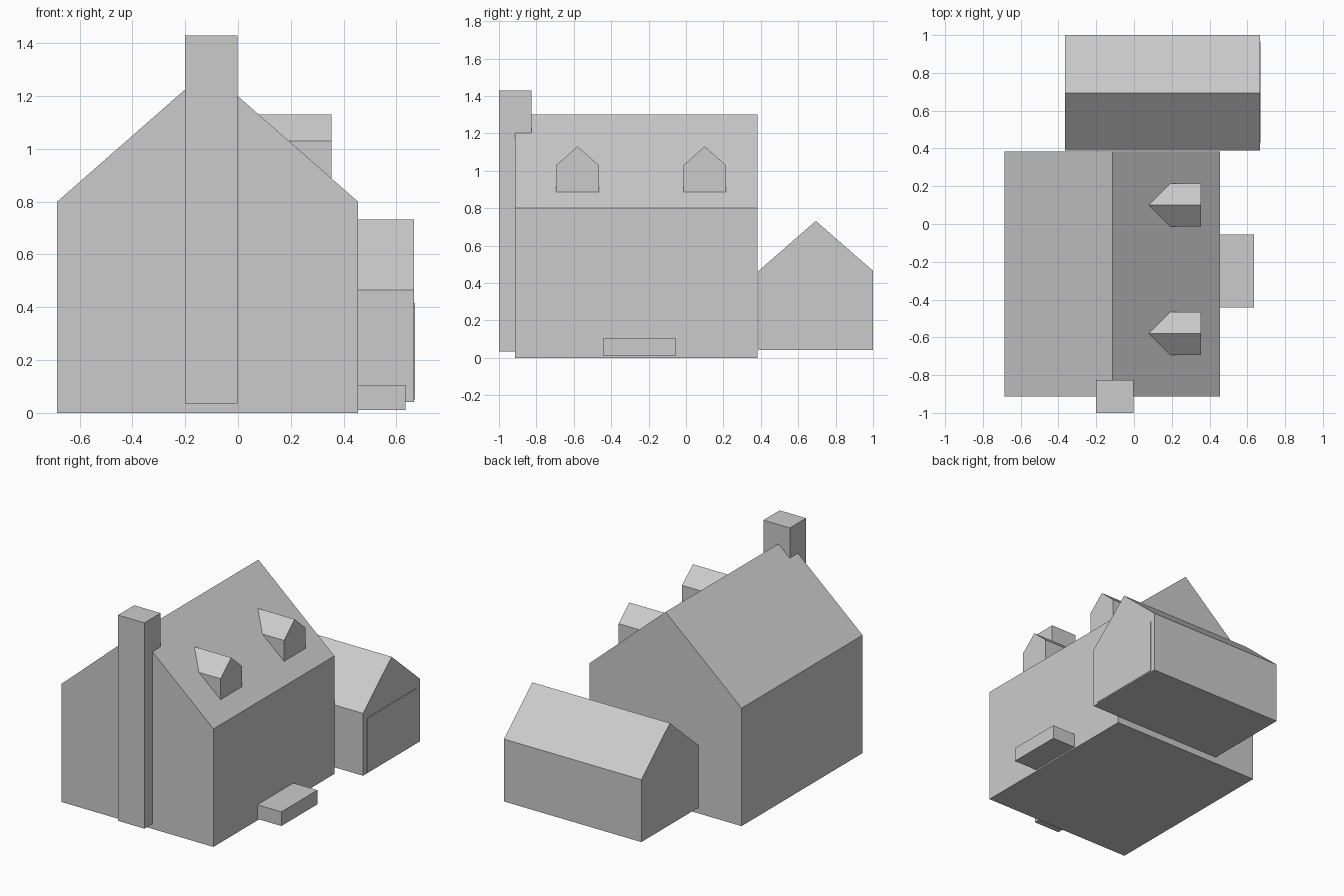
import bpy
import bmesh

if "Cube" in bpy.data.objects:
    bpy.data.objects.remove(bpy.data.objects["Cube"])


def prism(name, profile, axis, start, end):
    """Extrude a closed 2D profile along x (profile in y,z) or y (profile in x,z)."""
    def place(p, d):
        return (d, p[0], p[1]) if axis == 'x' else (p[0], d, p[1])
    bm = bmesh.new()
    near = [bm.verts.new(place(p, start)) for p in profile]
    far = [bm.verts.new(place(p, end)) for p in profile]
    bm.faces.new(near)
    bm.faces.new(far)
    n = len(profile)
    for i in range(n):
        j = (i + 1) % n
        bm.faces.new((near[i], near[j], far[j], far[i]))
    bmesh.ops.recalc_face_normals(bm, faces=bm.faces)
    mesh = bpy.data.meshes.new(name)
    bm.to_mesh(mesh)
    bm.free()
    obj = bpy.data.objects.new(name, mesh)
    bpy.context.collection.objects.link(obj)
    return obj


def gable(a, b, base, eave, ridge):
    """Five-sided house profile."""
    return [(a, base), (b, base), (b, eave), ((a + b) / 2, ridge), (a, eave)]


def box(name, x, y, z):
    return prism(name, [(y[0], z[0]), (y[1], z[0]), (y[1], z[1]), (y[0], z[1])],
                 'x', x[0], x[1])


# Main house, ridge running front to back
prism("house", gable(-0.685, 0.455, 0.0, 0.8, 1.3), 'y', -0.913, 0.383)

# Chimney, partly sunk into the front gable
box("chimney", (-0.2, -0.002), (-1.0, -0.826), (0.035, 1.43))

# Garage, ridge running left to right, with a thin door panel
prism("garage", gable(0.388, 1.0, 0.042, 0.465, 0.732), 'x', -0.365, 0.666)
box("garage_door", (0.655, 0.67), (0.43, 0.965), (0.05, 0.417))

# Doorstep
box("doorstep", (0.45, 0.635), (-0.442, -0.056), (0.01, 0.106))

# Roof dormers, running back into the roof slope
for i, y in enumerate((-0.58, 0.1)):
    prism(f"dormer_{i + 1}", gable(y - 0.114, y + 0.114, 0.887, 1.03, 1.13),
          'x', 0.05, 0.355)
